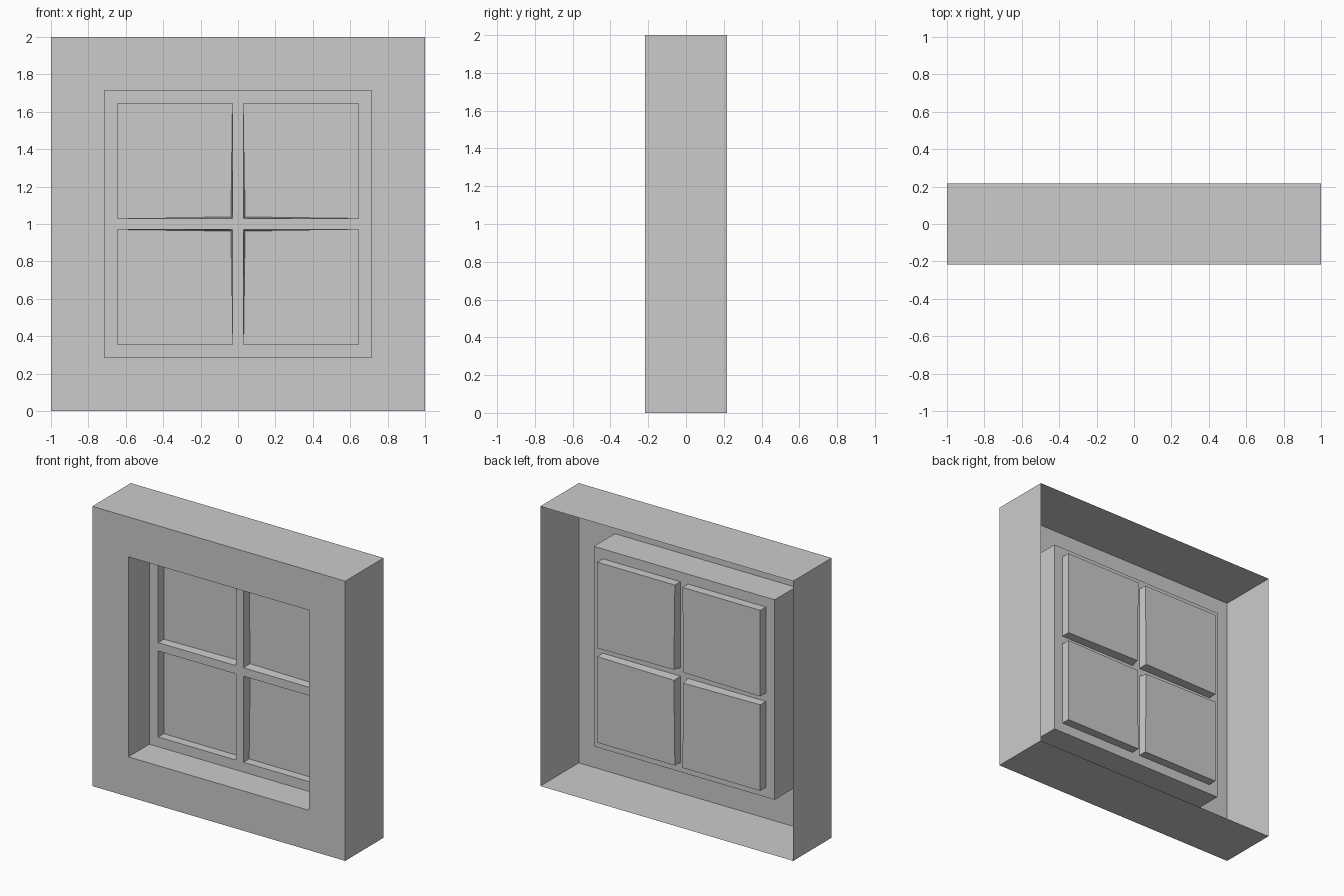
import bpy, bmesh

if "Cube" in bpy.data.objects:
    bpy.data.objects.remove(bpy.data.objects["Cube"])

CZ = 1.0                      # height of the window centre
Y_FRONT, Y_BACK = -0.217, 0.217
Y_SASH, Y_PANE = 0.02, 0.083
OPEN, EDGE, BAR, BAR_BACK = 0.715, 0.645, 0.03, 0.038


def rect(x0, x1, z0, z1, y):
    """Rectangle loop around the window centre, counter-clockwise from the front."""
    return [(x0, y, CZ + z0), (x1, y, CZ + z0), (x1, y, CZ + z1), (x0, y, CZ + z1)]


def square(h, y):
    return rect(-h, h, -h, h, y)


def skin(bm, loops, cap=False):
    """Join successive loops with quads; optionally close the last one."""
    rings = [[bm.verts.new(p) for p in lp] for lp in loops]
    for a, b in zip(rings, rings[1:]):
        for i in range(4):
            j = (i + 1) % 4
            bm.faces.new((a[i], a[j], b[j], b[i]))
    if cap:
        bm.faces.new(rings[-1])


def finish(bm, name):
    bmesh.ops.remove_doubles(bm, verts=bm.verts, dist=1e-5)
    me = bpy.data.meshes.new(name)
    bm.to_mesh(me)
    bm.free()
    ob = bpy.data.objects.new(name, me)
    bpy.context.collection.objects.link(ob)


# Wall block: open-backed sleeve, front face and window reveal
bm = bmesh.new()
skin(bm, [square(1, Y_BACK), square(1, Y_FRONT),
          square(OPEN, Y_FRONT), square(OPEN, Y_SASH)])
finish(bm, "wall_surround")

# Sash: flat grid with the four pane cells left open
bm = bmesh.new()
cuts = [-OPEN, -EDGE, -BAR, BAR, EDGE, OPEN]
for i in range(5):
    for j in range(5):
        if i in (1, 3) and j in (1, 3):
            continue
        r = rect(cuts[i], cuts[i + 1], cuts[j], cuts[j + 1], Y_SASH)
        bm.faces.new([bm.verts.new(p) for p in r])
finish(bm, "sash")

# Panes: recessed trays whose inner back corner is pulled in slightly
bm = bmesh.new()
for sx in (-1, 1):
    for sz in (-1, 1):
        xs = sorted((sx * BAR, sx * EDGE))
        zs = sorted((sz * BAR, sz * EDGE))
        front = rect(*xs, *zs, Y_SASH)
        back = [(sx * BAR_BACK, Y_PANE, CZ + sz * BAR_BACK)
                if abs(x) < 0.1 and abs(z - CZ) < 0.1 else (x, Y_PANE, z)
                for x, y, z in front]
        skin(bm, [front, back], cap=True)
finish(bm, "panes")
